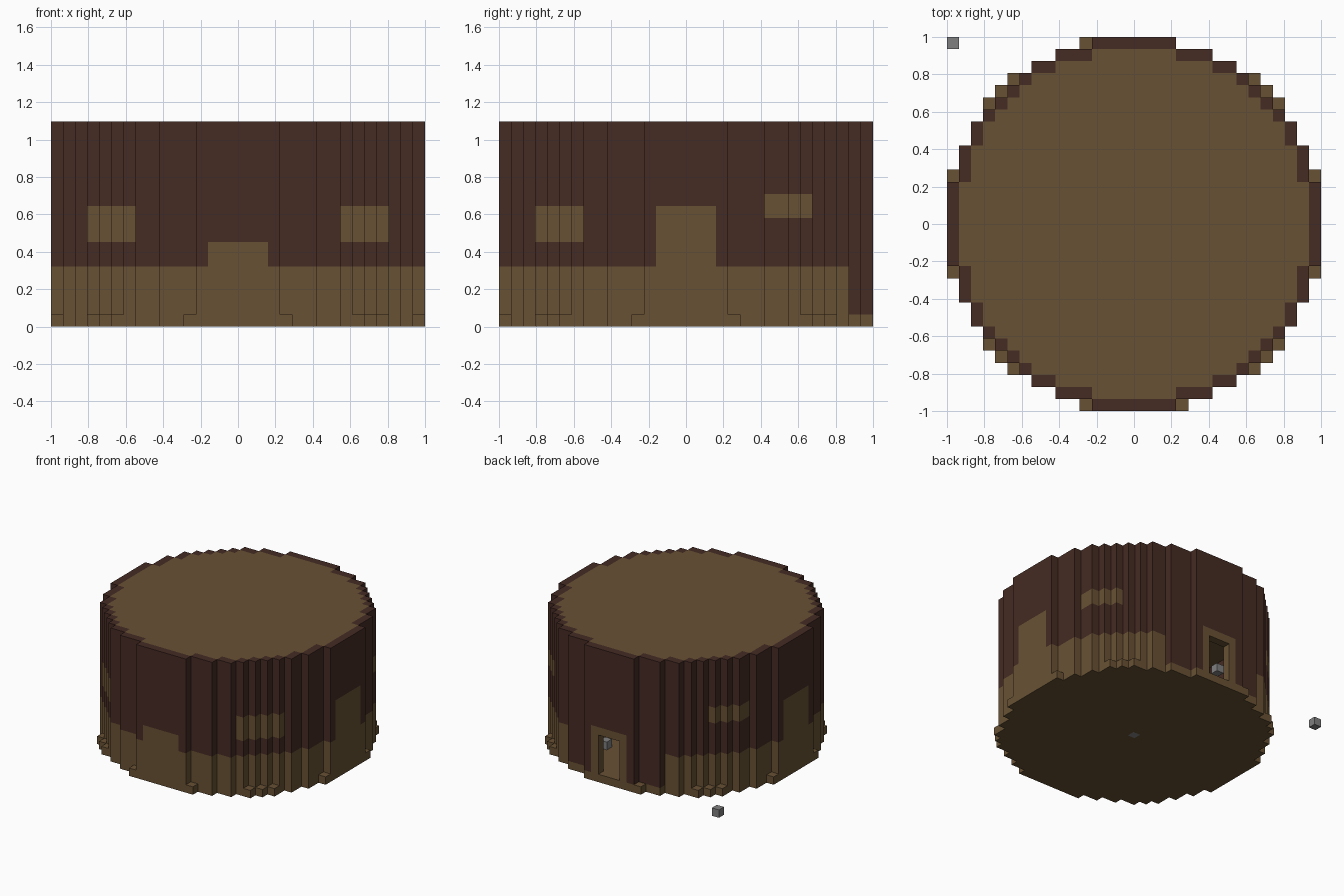
import bpy
import bmesh
import math
from mathutils import Vector

cube = bpy.data.objects.get("Cube")
if cube:
    bpy.data.objects.remove(cube, do_unlink=True)

U = 2 / 31          # block size
TOP = 16            # roof layer


def material(name, rgb):
    m = bpy.data.materials.new(name)
    m.use_nodes = True
    m.diffuse_color = (*rgb, 1)
    m.node_tree.nodes["Principled BSDF"].inputs["Base Color"].default_value = (*rgb, 1)
    return m


MATS = [material("dark_brown", (0.060, 0.024, 0.017)),
        material("tan_brown", (0.138, 0.083, 0.034)),
        material("grey", (0.216, 0.216, 0.216))]
DARK, TAN, GREY = range(3)

# Stepped circular plan: half width of each row outward from the middle
HALF = [15] * 4 + [14] * 3 + [13] * 2 + [12, 11, 10, 9, 8, 6, 3]
SIDES = [(1, 0), (-1, 0), (0, 1), (0, -1)]
R = range(-15, 16)
plan = {(x, y) for x in R for y in R if abs(x) <= HALF[abs(y)]}
ring = {(x, y) for x, y in plan
        if any((x + a, y + b) not in plan for a, b in SIDES)}


def wall_colour(x, y, z):
    ax, ay = abs(x), abs(y)
    if z < 5 and y <= 13:                               # lower band
        return TAN
    if ay == 15 and ax <= 2 and z < 7:                  # front arch, door frame
        return TAN
    if ax == 15 and ay <= 2 and z < 10:                 # side arches
        return TAN
    if y < 0 and 9 <= ax <= 12 and 9 <= ay <= 12 and 7 <= z < 10:
        return TAN                                      # front windows
    if y > 0 and ax >= 11 and 7 <= ay <= 10 and 9 <= z < 11:
        return TAN                                      # back windows
    return DARK


# Floor with the small steps that stick out past the wall
floor = {(x, y, 0): TAN for x, y in plan}
for sx in (1, -1):
    for sy in (1, -1):
        for x, y in ((10, 12), (11, 11), (12, 10), (4, 15), (15, 4)):
            floor[(sx * x, sy * y, 0)] = TAN
del floor[(4, 15, 0)]
floor[(0, 0, 0)] = GREY

# Ring wall with the back doorway left open
walls = {(x, y, z): wall_colour(x, y, z) for x, y in ring for z in range(1, TOP)
         if not (y == 15 and abs(x) <= 1 and z < 6)}

# Flat roof with a dark border
roof = {(x, y, TOP): DARK if (x, y) in ring else TAN for x, y in plan}

building = set(floor) | set(walls) | set(roof)


def build(name, cells, solid):
    """Skin the exposed sides of the blocks and merge flat areas per colour."""
    bm = bmesh.new()
    verts = {}

    def vert(p):
        key = tuple(round(2 * c) for c in p)
        if key not in verts:
            verts[key] = bm.verts.new((p.x * U, p.y * U, (p.z + 0.5) * U))
        return verts[key]

    for cell, colour in cells.items():
        for axis in range(3):
            for s in (1, -1):
                n = Vector((0, 0, 0))
                n[axis] = s
                if tuple(int(c + d) for c, d in zip(cell, n)) in solid:
                    continue
                a = Vector((0, 0, 0))
                a[(axis + 1) % 3] = 0.5
                b = n.cross(a)
                mid = Vector(cell) + n / 2
                f = bm.faces.new([vert(mid + d) for d in (-a - b, a - b, a + b, b - a)])
                f.material_index = colour
    bmesh.ops.dissolve_limit(bm, angle_limit=math.radians(1), verts=bm.verts[:],
                             edges=bm.edges[:], delimit={'MATERIAL'})
    me = bpy.data.meshes.new(name)
    bm.to_mesh(me)
    bm.free()
    for m in MATS:
        me.materials.append(m)
    bpy.context.collection.objects.link(bpy.data.objects.new(name, me))


build("floor", floor, building)
build("round_wall", walls, building)
build("roof", roof, building)

# Loose grey blocks: one outside the wall, two just inside the doorway
for name, cell in (("corner_block", (-15, 15, 0)),
                   ("stool", (5, 9, 1)),
                   ("hanging_lamp", (-6, 8, 7))):
    build(name, {cell: GREY}, {cell})
